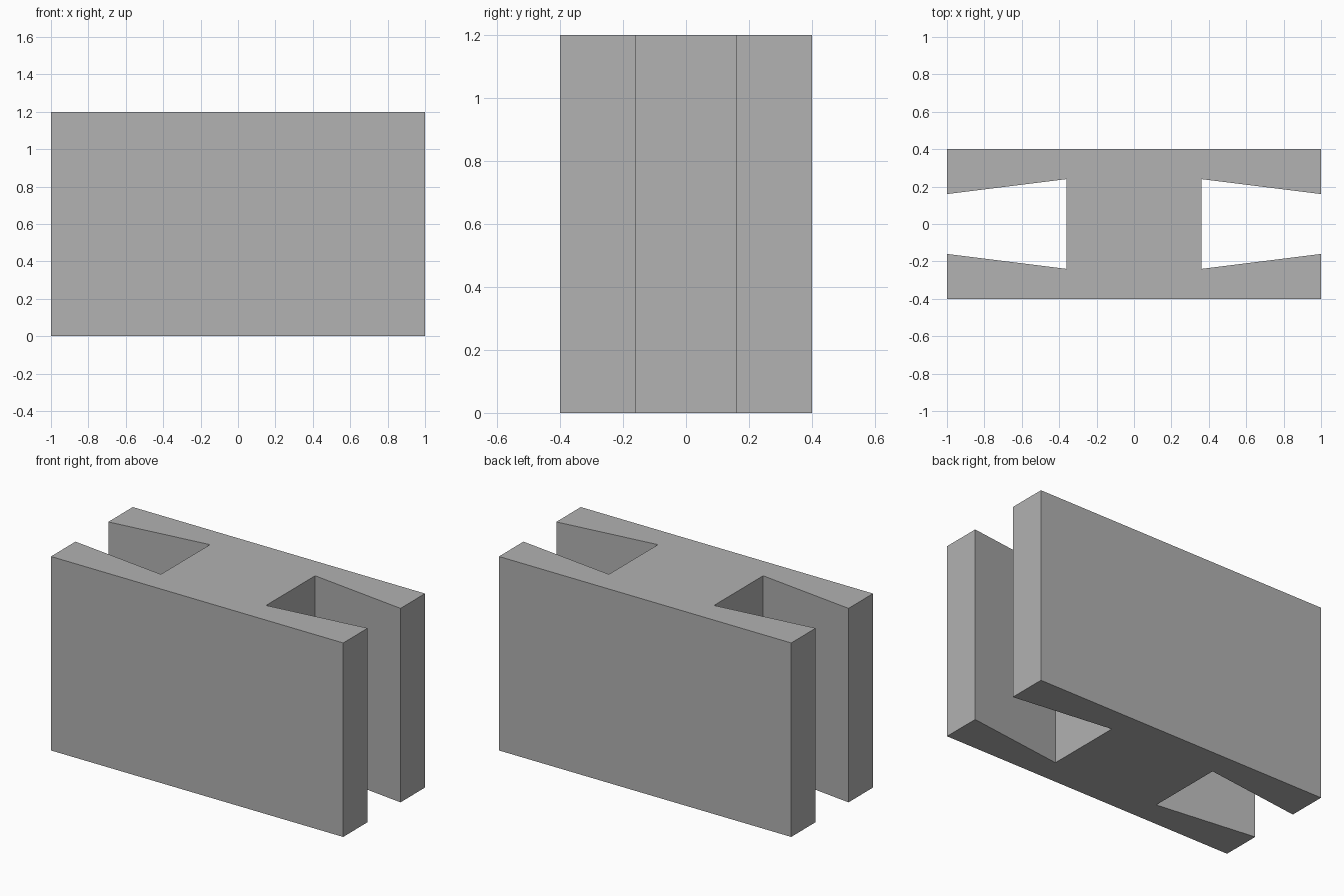
import bpy
import bmesh

cube = bpy.data.objects.get("Cube")
if cube:
    bpy.data.objects.remove(cube, do_unlink=True)

HEIGHT = 1.2

# Plain grey material
grey = bpy.data.materials.new("plain_grey")
grey.use_nodes = True
colour = (0.445, 0.445, 0.445, 1.0)
grey.diffuse_color = colour
grey.node_tree.nodes["Principled BSDF"].inputs["Base Color"].default_value = colour

# One quarter of the outline: flange end, dovetail mouth, dovetail root
quarter = [(1.0, 0.4), (1.0, 0.16), (0.36, 0.24)]

# Mirror the quarter into a full double-dovetail outline
right = quarter + [(x, -y) for x, y in reversed(quarter)]
outline = right + [(-x, -y) for x, y in right]

# Extrude the outline upwards into a solid block
bm = bmesh.new()
base = bm.faces.new([bm.verts.new((x, y, 0)) for x, y in outline])
top = bmesh.ops.extrude_face_region(bm, geom=[base], use_keep_orig=True)
top_verts = [g for g in top["geom"] if isinstance(g, bmesh.types.BMVert)]
bmesh.ops.translate(bm, verts=top_verts, vec=(0, 0, HEIGHT))
bmesh.ops.recalc_face_normals(bm, faces=bm.faces)

mesh = bpy.data.meshes.new("dovetail_block")
bm.to_mesh(mesh)
bm.free()
mesh.materials.append(grey)
block = bpy.data.objects.new("dovetail_block", mesh)
bpy.context.collection.objects.link(block)
